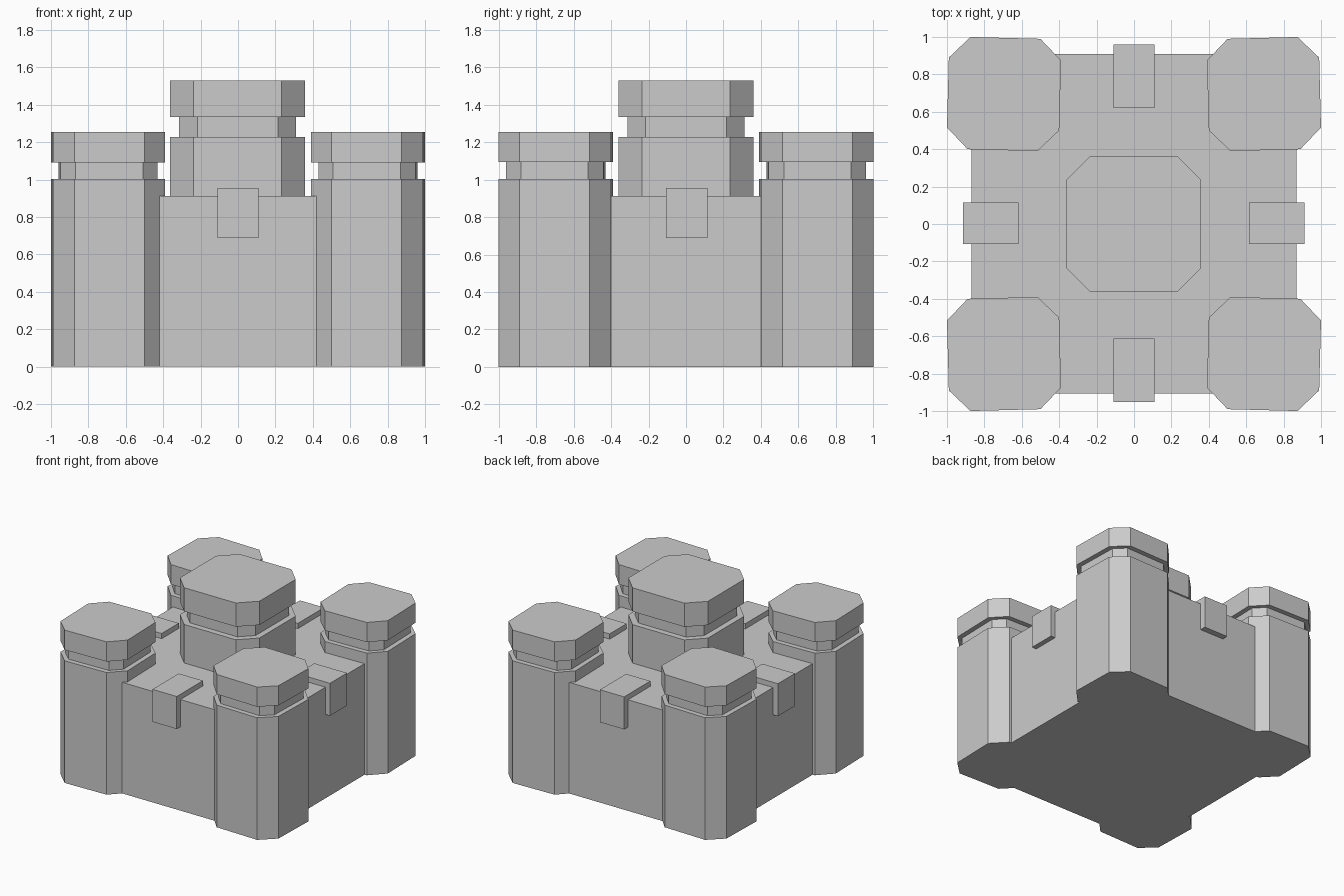
import bpy, bmesh
from math import radians
from mathutils import Matrix

if "Cube" in bpy.data.objects:
    bpy.data.objects.remove(bpy.data.objects["Cube"])


def finish(name, bm):
    bmesh.ops.recalc_face_normals(bm, faces=bm.faces[:])
    mesh = bpy.data.meshes.new(name)
    bm.to_mesh(mesh)
    bm.free()
    obj = bpy.data.objects.new(name, mesh)
    bpy.context.collection.objects.link(obj)
    return obj


def block(name, x0, x1, y0, y1, z0, z1):
    bm = bmesh.new()
    bmesh.ops.create_cube(bm, size=1)
    for v in bm.verts:
        v.co.x = x1 if v.co.x > 0 else x0
        v.co.y = y1 if v.co.y > 0 else y0
        v.co.z = z1 if v.co.z > 0 else z0
    return finish(name, bm)


def tower(name, cx, cy, angle, tiers):
    """Stack of chamfered-square tiers: (half width, half flat side, z)."""
    bm = bmesh.new()
    rings = []
    for h, e, z in tiers:
        outline = [(e, -h), (h, -e), (h, e), (e, h),
                   (-e, h), (-h, e), (-h, -e), (-e, -h)]
        rings.append([bm.verts.new((x, y, z)) for x, y in outline])
    for a, b in zip(rings, rings[1:]):
        for i in range(8):
            j = (i + 1) % 8
            bm.faces.new((a[i], a[j], b[j], b[i]))
    bm.faces.new(rings[0][::-1])
    bm.faces.new(rings[-1])
    bm.transform(Matrix.Translation((cx, cy, 0)) @ Matrix.Rotation(radians(angle), 4, 'Z'))
    return finish(name, bm)


# Main walled body
block("wall_body", -0.87, 0.87, -0.905, 0.91, 0, 0.912)

# Corner towers: shaft, recessed neck, cap (each slightly twisted, mirrored)
shaft, neck = (0.30, 0.187), (0.26, 0.18)
corner = [(*shaft, 0), (*shaft, 1.003), (*neck, 1.003),
          (*neck, 1.093), (*shaft, 1.093), (*shaft, 1.255)]
for sx, side in ((-1, "left"), (1, "right")):
    for sy, end in ((-1, "front"), (1, "back")):
        tower(f"tower_{end}_{side}", sx * 0.695, sy * 0.695, 1.5 * sx * sy, corner)

# Central keep
shaft, neck = (0.361, 0.235), (0.313, 0.215)
tower("central_keep", -0.002, 0, 0,
      [(*shaft, 0.85), (*shaft, 1.228), (*neck, 1.228),
       (*neck, 1.335), (*shaft, 1.335), (*shaft, 1.53)])

# Blocks overhanging the middle of each wall
block("front_block", -0.11, 0.11, -0.952, -0.612, 0.688, 0.955)
block("back_block", -0.11, 0.11, 0.62, 0.96, 0.688, 0.955)
block("left_block", -0.915, -0.618, -0.108, 0.114, 0.688, 0.955)
block("right_block", 0.614, 0.911, -0.108, 0.114, 0.688, 0.955)
